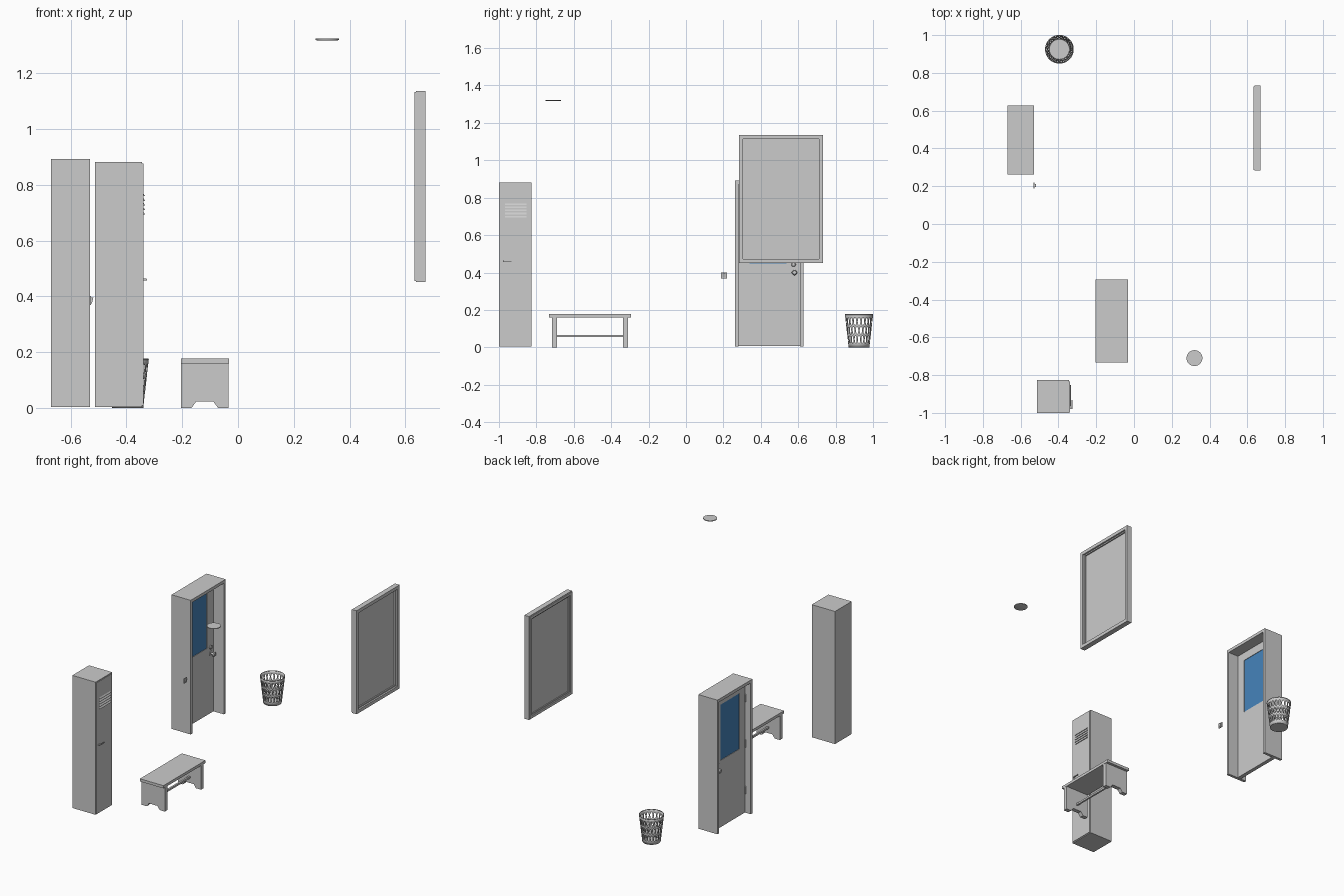
import bpy, bmesh, math
from mathutils import Vector, Matrix

if "Cube" in bpy.data.objects:
    bpy.data.objects.remove(bpy.data.objects["Cube"])


def finish(name, bm, color=None, smooth=False):
    bmesh.ops.recalc_face_normals(bm, faces=bm.faces)
    me = bpy.data.meshes.new(name)
    bm.to_mesh(me)
    bm.free()
    ob = bpy.data.objects.new(name, me)
    bpy.context.collection.objects.link(ob)
    if color:
        mat = bpy.data.materials.new(name)
        mat.diffuse_color = color
        mat.use_nodes = True
        mat.node_tree.nodes["Principled BSDF"].inputs["Base Color"].default_value = mat.diffuse_color
        me.materials.append(mat)
    if smooth:
        bpy.context.view_layer.objects.active = ob
        ob.select_set(True)
        bpy.ops.object.shade_smooth_by_angle(angle=math.radians(35))
        ob.select_set(False)
    return ob


def add_box(bm, x, y, z):
    m = Matrix.Translation(((x[0] + x[1]) / 2, (y[0] + y[1]) / 2, (z[0] + z[1]) / 2))
    m = m @ Matrix.Diagonal((x[1] - x[0], y[1] - y[0], z[1] - z[0], 1))
    bmesh.ops.create_cube(bm, size=1, matrix=m)


def box(name, x, y, z, color=None):
    bm = bmesh.new()
    add_box(bm, x, y, z)
    return finish(name, bm, color)


def prism(name, pts, offset):
    bm = bmesh.new()
    f = bm.faces.new([bm.verts.new(p) for p in pts])
    new = bmesh.ops.extrude_face_region(bm, geom=[f])["geom"]
    bmesh.ops.translate(bm, vec=Vector(offset), verts=[v for v in new if isinstance(v, bmesh.types.BMVert)])
    return finish(name, bm)


def frame(name, x, y, z, w):
    """Rectangular ring in the y-z plane, w = (left, right, bottom, top) widths."""
    bm = bmesh.new()
    outer = [(y[0], z[0]), (y[1], z[0]), (y[1], z[1]), (y[0], z[1])]
    a, b, c, d = y[0] + w[0], y[1] - w[1], z[0] + w[2], z[1] - w[3]
    inner = [(a, c), (b, c), (b, d), (a, d)]
    L = [[bm.verts.new((px, *p)) for p in ring] for px in x for ring in (outer, inner)]
    for i in range(4):
        j = (i + 1) % 4
        for p, q in ((0, 1), (1, 3), (3, 2), (2, 0)):
            bm.faces.new((L[p][i], L[p][j], L[q][j], L[q][i]))
    return finish(name, bm)


def lathe(name, prof, origin, axis="Z", n=32):
    """Revolve (radius, height) pairs, capped at both ends."""
    bm = bmesh.new()
    rot = Matrix.Rotation(math.pi / 2, 4, "Y") if axis == "X" else Matrix()
    m = Matrix.Translation(origin) @ rot
    rings = [[bm.verts.new(m @ Vector((r * math.cos(2 * math.pi * i / n), r * math.sin(2 * math.pi * i / n), h)))
              for i in range(n)] for r, h in prof]
    for a, b in zip(rings, rings[1:]):
        for i in range(n):
            bm.faces.new((a[i], a[(i + 1) % n], b[(i + 1) % n], b[i]))
    bm.faces.new(rings[0])
    bm.faces.new(rings[-1])
    return finish(name, bm, smooth=True)


# Locker with door, louvres and latch
box("locker_body", (-0.513, -0.343), (-1.0, -0.826), (0.004, 0.882))
box("locker_door", (-0.343, -0.339), (-0.997, -0.833), (0.01, 0.877))
for i in range(5):
    z = 0.693 + i * 0.0165
    prism(f"locker_louvre_{i}", [(-0.34, -0.967, z + 0.012), (-0.334, -0.967, z + 0.002),
                                 (-0.334, -0.967, z), (-0.34, -0.967, z)], (0, 0.115, 0))
box("latch_post", (-0.34, -0.328), (-0.979, -0.972), (0.457, 0.464))
box("latch_lever", (-0.331, -0.326), (-0.979, -0.932), (0.458, 0.463))

# Bench
box("bench_top", (-0.205, -0.033), (-0.733, -0.294), (0.16, 0.178))
for i, y in enumerate((-0.717, -0.338)):
    pts = [(-0.204, 0), (-0.167, 0), (-0.15, 0.023), (-0.088, 0.023), (-0.071, 0),
           (-0.034, 0), (-0.034, 0.16), (-0.204, 0.16)]
    prism(f"bench_leg_{i}", [(px, y, pz) for px, pz in pts], (0, 0.027, 0))
box("bench_stretcher", (-0.125, -0.113), (-0.69, -0.338), (0.055, 0.067))

# Door: open-bottomed frame, leaf with window, knobs and hinges
bm = bmesh.new()
add_box(bm, (-0.67, -0.53), (0.262, 0.28), (0.004, 0.892))
add_box(bm, (-0.67, -0.53), (0.61, 0.628), (0.004, 0.892))
add_box(bm, (-0.67, -0.53), (0.28, 0.61), (0.872, 0.892))
finish("door_frame", bm)
frame("door_leaf", (-0.63, -0.605), (0.28, 0.61), (0.006, 0.872), (0.06, 0.072, 0.442, 0.055))
box("door_window", (-0.627, -0.608), (0.34, 0.538), (0.448, 0.817), (0.06, 0.23, 0.5, 1))
knob = [(0.016, 0), (0.016, 0.004), (0.007, 0.006), (0.007, 0.016), (0.014, 0.02), (0.015, 0.028), (0.01, 0.033)]
for side, x, s in (("front", -0.606, 1), ("back", -0.629, -1)):
    lathe(f"door_knob_{side}", [(r, h * s) for r, h in knob], (x, 0.58, 0.4), "X", 20)
    lathe(f"door_lock_{side}", [(0.012, 0), (0.012, 0.008 * s), (0.009, 0.011 * s)], (x, 0.575, 0.443), "X", 20)
for i, z in enumerate((0.13, 0.44, 0.74)):
    lathe(f"door_hinge_{i}", [(0.004, 0), (0.004, 0.05)], (-0.633, 0.284, z), n=10)

# Wall switch
box("switch_plate", (-0.532, -0.527), (0.187, 0.219), (0.369, 0.401))
prism("switch_rocker", [(-0.527, 0.195, 0.374), (-0.524, 0.195, 0.374), (-0.518, 0.195, 0.396),
                        (-0.527, 0.195, 0.396)], (0, 0.016, 0))

# Wall board
frame("board_frame", (0.637, 0.671), (0.283, 0.733), (0.451, 1.136), (0.022,) * 4)
frame("board_lip", (0.632, 0.637), (0.287, 0.729), (0.455, 1.132), (0.018,) * 4)
frame("board_inner_trim", (0.639, 0.66), (0.305, 0.711), (0.473, 1.114), (0.008,) * 4)
box("board_panel", (0.644, 0.652), (0.313, 0.703), (0.481, 1.106))

# Ceiling disc
lathe("ceiling_disc", [(0.037, 1.317), (0.042, 1.319), (0.042, 1.3235)], (0.32, -0.71, 0), n=40)

# Waste basket: staggered rows of oval holes in a tapered shell
CX, CY, H, N = -0.395, 0.925, 0.176, 20


def shell_point(u, z):
    r = 0.054 + 0.02 * z / H
    a = 2 * math.pi * u / N
    return Vector((CX + r * math.cos(a), CY + r * math.sin(a), z))


bm = bmesh.new()


def quad(pts):
    bm.faces.new([bm.verts.new(shell_point(*p)) for p in pts])


rows = [0.018, 0.066, 0.114, 0.162]
for k in range(N * 2):
    for z0, z1 in ((0.0, rows[0]), (rows[-1], H)):
        quad([(k / 2, z0), (k / 2 + .5, z0), (k / 2 + .5, z1), (k / 2, z1)])
for row, (z0, z1) in enumerate(zip(rows, rows[1:])):
    hz = (z1 - z0) / 2
    for k in range(N):
        u0, zc = k + 0.5 * (row % 2), (z0 + z1) / 2
        outer = [(1, 0), (1, 1), (0, 1), (-1, 1), (-1, 0), (-1, -1), (0, -1), (1, -1)]
        out = [(u0 + 0.5 * a, zc + hz * b) for a, b in outer]
        inn = [(u0 + 0.34 * math.cos(i * math.pi / 4), zc + hz * 0.88 * math.sin(i * math.pi / 4)) for i in range(8)]
        for i in range(8):
            j = (i + 1) % 8
            quad([out[i], out[j], inn[j], inn[i]])
bmesh.ops.remove_doubles(bm, verts=bm.verts, dist=1e-5)
shell = finish("basket_shell", bm, smooth=True)
mod = shell.modifiers.new("thickness", "SOLIDIFY")
mod.thickness = 0.003
mod.offset = 0
lathe("basket_floor", [(0.054, 0.0), (0.054, 0.004)], (CX, CY, 0), n=40)
bpy.ops.mesh.primitive_torus_add(location=(CX, CY, H - 0.001), major_radius=0.0735, minor_radius=0.0025,
                                 major_segments=40, minor_segments=8)
bpy.context.object.name = "basket_rim"
bpy.ops.object.shade_smooth_by_angle()
